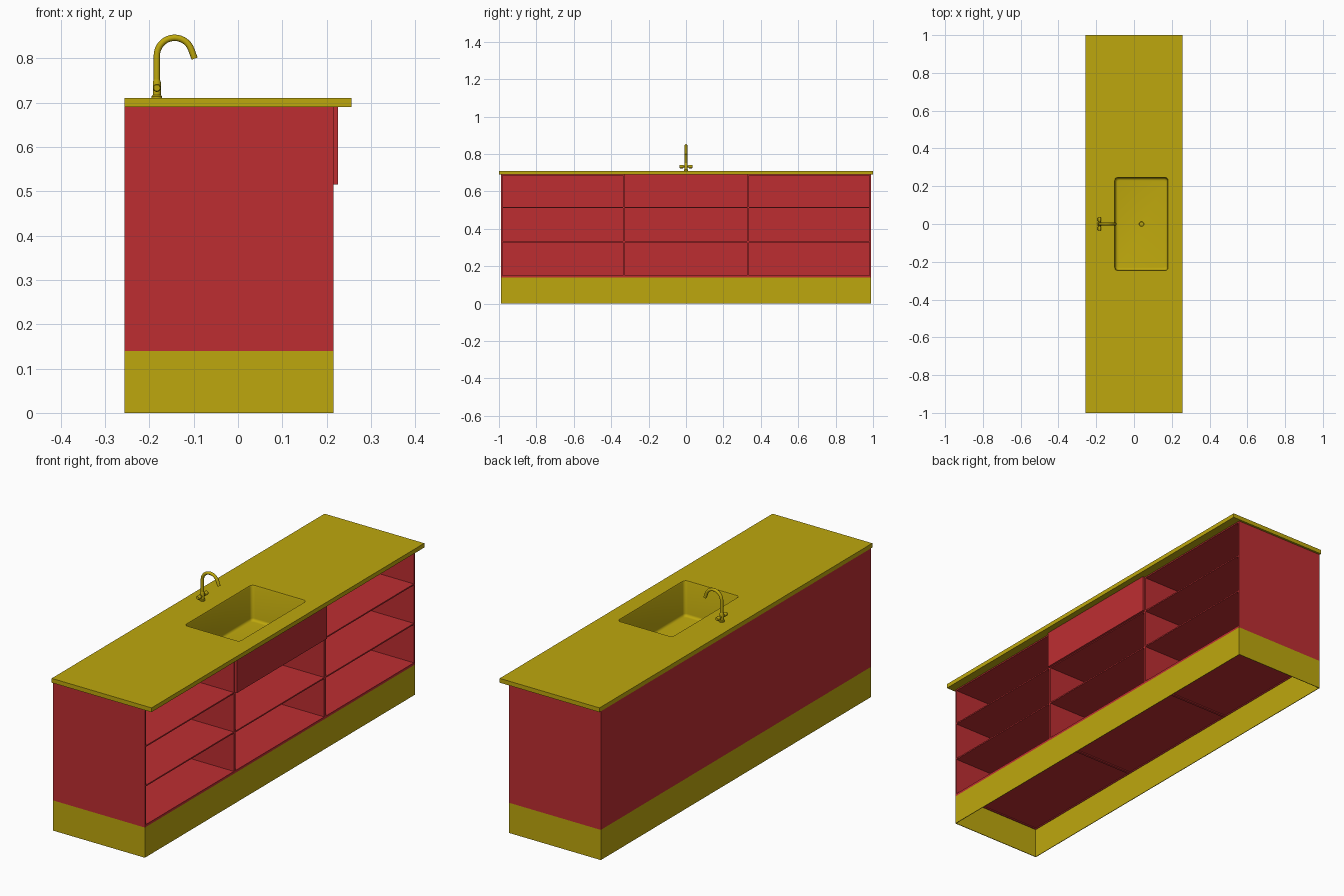
import bpy, bmesh, math
from mathutils import Vector

if "Cube" in bpy.data.objects:
    bpy.data.objects.remove(bpy.data.objects["Cube"])


def material(name, rgb):
    m = bpy.data.materials.new(name)
    m.diffuse_color = (*rgb, 1)
    m.use_nodes = True
    m.node_tree.nodes["Principled BSDF"].inputs["Base Color"].default_value = m.diffuse_color
    return m


YELLOW = material("mustard yellow", (0.515, 0.39, 0.004))
RED = material("cabinet red", (0.515, 0.027, 0.031))


def finish(name, bm, mat, smooth=False):
    bmesh.ops.recalc_face_normals(bm, faces=bm.faces)
    me = bpy.data.meshes.new(name)
    bm.to_mesh(me)
    bm.free()
    me.materials.append(mat)
    ob = bpy.data.objects.new(name, me)
    bpy.context.collection.objects.link(ob)
    if smooth:
        bpy.ops.object.select_all(action='DESELECT')
        ob.select_set(True)
        bpy.context.view_layer.objects.active = ob
        bpy.ops.object.shade_smooth_by_angle(angle=math.radians(40))
    return ob


def box(name, x, y, z, mat):
    bm = bmesh.new()
    bmesh.ops.create_cube(bm, size=1)
    for v in bm.verts:
        v.co = [lo + (c + 0.5) * (hi - lo) for c, (lo, hi) in zip(v.co, (x, y, z))]
    return finish(name, bm, mat)


def skin(bm, rings, cap_start=True, cap_end=True):
    """Join a list of equal-length point rings into a surface."""
    vs = [[bm.verts.new(p) for p in r] for r in rings]
    n = len(vs[0])
    for a, b in zip(vs, vs[1:]):
        for i in range(n):
            bm.faces.new((a[i], a[(i + 1) % n], b[(i + 1) % n], b[i]))
    if cap_start:
        bm.faces.new(vs[0])
    if cap_end:
        bm.faces.new(vs[-1])


def lathe(name, center, profile, axis, mat, n=20):
    """Solid of (offset, radius) steps along axis 'y' or 'z'."""
    rings = []
    for h, r in profile:
        ring = []
        for i in range(n):
            a = 2 * math.pi * i / n
            c, s = r * math.cos(a), r * math.sin(a)
            ring.append(Vector(center) + Vector((c, s, h) if axis == 'z' else (c, h, s)))
        rings.append(ring)
    bm = bmesh.new()
    skin(bm, rings)
    return finish(name, bm, mat, True)


def rounded_rect(inset, z, radius=0.016, seg=5):
    x0, x1, hy = -0.102 + inset, 0.18 - inset, 0.247 - inset
    r = max(radius - inset * 0.3, 0.004)
    pts = []
    for k, (cx, cy) in enumerate(((x1 - r, hy - r), (x0 + r, hy - r),
                                  (x0 + r, r - hy), (x1 - r, r - hy))):
        for i in range(seg + 1):
            a = math.pi / 2 * (k + i / seg)
            pts.append((cx + r * math.cos(a), cy + r * math.sin(a), z))
    return pts


# Main extents
BACK, FRONT, END = -0.256, 0.215, 0.99
T = 0.006

# Plinth: open ring of thin walls
W = 0.003
box("plinth_front", (FRONT - W, FRONT), (-END, END), (0, 0.14), YELLOW)
box("plinth_back", (BACK, BACK + W), (-END, END), (0, 0.14), YELLOW)
for s, side in ((-1, "near"), (1, "far")):
    box("plinth_end_" + side, (BACK + W, FRONT - W),
        sorted((s * END, s * (END - W))), (0, 0.14), YELLOW)

# Cabinet carcass
box("back_panel", (BACK, BACK + T), (-END, END), (0.14, 0.69), RED)
box("bottom_rail", (FRONT - T, FRONT), (-END, END), (0.14, 0.146), RED)
uprights = ((-END, -END + 0.008), (-0.337, -0.325), (0.325, 0.337), (END - 0.008, END))
for i, y in enumerate(uprights):
    box(f"upright_{i}", (BACK + T, FRONT), y, (0.14, 0.69), RED)

# Shelves in each bay; the sink bay has no top panel
for bay in range(3):
    y = (uprights[bay][1], uprights[bay + 1][0])
    for z in (0.145, 0.328, 0.511, 0.684):
        if bay == 1 and z > 0.6:
            continue
        box(f"shelf_{bay}_{int(z * 1000)}", (BACK + T, FRONT), y, (z, z + T), RED)

# Fixed front panel hiding the sink
box("sink_front_panel", (FRONT, 0.226), (-0.331, 0.331), (0.515, 0.69), RED)

# Countertop with basin opening
counter = box("countertop", (-0.256, 0.256), (-1, 1), (0.69, 0.71), YELLOW)
bm = bmesh.new()
skin(bm, [rounded_rect(0, 0.66), rounded_rect(0, 0.74)])
cutter = finish("basin_cutter", bm, YELLOW)
cutter.hide_render = True
cutter.hide_viewport = True
cut = counter.modifiers.new("opening", 'BOOLEAN')
cut.operation = 'DIFFERENCE'
cut.solver = 'EXACT'
cut.object = cutter

# Basin: walls, rounded floor edge and floor
bm = bmesh.new()
rings = [rounded_rect(0.0, 0.7095), rounded_rect(0.002, 0.705), rounded_rect(0.004, 0.56)]
for i in range(1, 5):
    a = math.pi / 2 * i / 4
    rings.append(rounded_rect(0.004 + 0.012 * (1 - math.cos(a)), 0.56 - 0.012 * math.sin(a)))
skin(bm, rings, cap_start=False)
basin = finish("basin", bm, YELLOW, True)
basin.data.flip_normals()
lathe("drain", (0.04, 0, 0.547), [(0, 0.016), (0.003, 0.016), (0.004, 0.013), (0.002, 0.011)],
      'z', YELLOW)

# Tap body and side handles
TX = -0.183
lathe("tap_body", (TX, 0, 0.71),
      [(0, 0.012), (0.004, 0.012), (0.007, 0.009), (0.036, 0.009), (0.042, 0.007)], 'z', YELLOW)
lathe("handle_bar", (TX, 0, 0.733), [(-0.03, 0.005), (0.03, 0.005)], 'y', YELLOW, 12)
for s, side in ((-1, "near"), (1, "far")):
    lathe("handle_" + side, (TX, 0, 0.733),
          [(s * 0.014, 0.007), (s * 0.017, 0.009), (s * 0.032, 0.009), (s * 0.035, 0.007)],
          'y', YELLOW)

# Curved spout: upright, arc, short straight tip
path = [(TX, 0.74, 0)]
for i in range(17):
    a = math.radians(180 - 10 * i)
    path.append((TX + 0.04 + 0.04 * math.cos(a), 0.806 + 0.04 * math.sin(a), 180 - 10 * i))
a = math.radians(20)
path.append((path[-1][0] + 0.022 * math.sin(a), path[-1][1] - 0.022 * math.cos(a), 20))
path[0] = (TX, 0.74, 180)
rings = []
for x, z, deg in path:
    out = Vector((math.cos(math.radians(deg)), 0, math.sin(math.radians(deg))))
    rings.append([Vector((x, 0, z)) + 0.0072 * (out * math.cos(t) + Vector((0, 1, 0)) * math.sin(t))
                  for t in (2 * math.pi * k / 14 for k in range(14))])
bm = bmesh.new()
skin(bm, rings)
finish("spout", bm, YELLOW, True)
